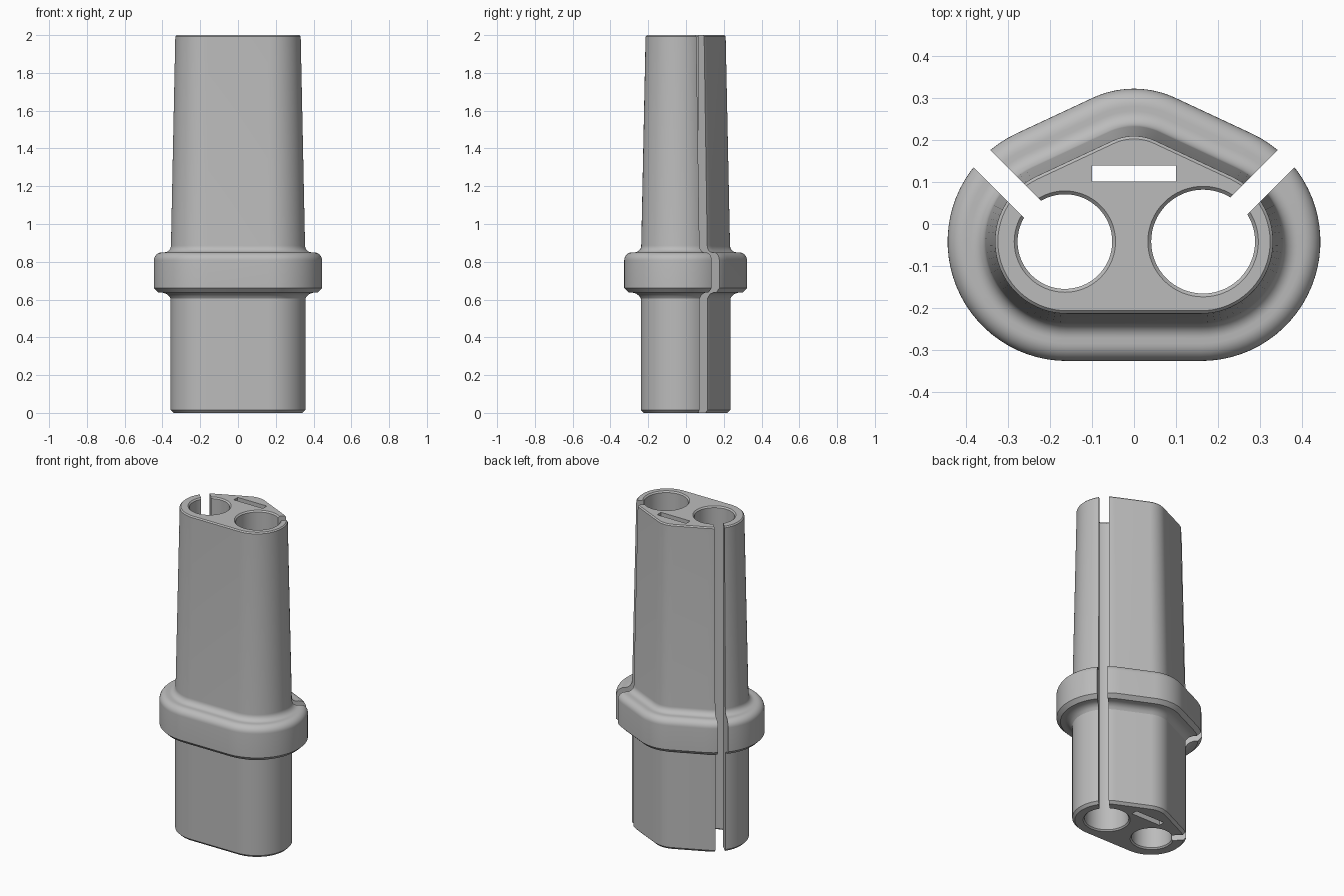
import bpy, bmesh, math
from mathutils import Matrix

if "Cube" in bpy.data.objects:
    bpy.data.objects.remove(bpy.data.objects["Cube"])

CX, CY, R = 0.16, -0.042, 0.197      # side lobes
AY, AR = 0.09, 0.145                 # rear apex

grey = bpy.data.materials.new("grey plastic")
grey.diffuse_color = (0.5, 0.5, 0.5, 1)
grey.use_nodes = True
grey.node_tree.nodes["Principled BSDF"].inputs["Base Color"].default_value = grey.diffuse_color


def arc(cx, cy, r, a0, a1, n):
    return [(cx + r * math.cos(a0 + (a1 - a0) * i / n),
             cy + r * math.sin(a0 + (a1 - a0) * i / n)) for i in range(n + 1)]


def outline(d):
    """Rounded five-sided section, offset outward by d."""
    # direction of the straight rear flank's normal
    vx, vy = -CX, AY - CY
    t = math.atan2(vy, vx) - math.acos((R - AR) / math.hypot(vx, vy))
    return (arc(CX, CY, R + d, -math.pi / 2, t, 32)
            + arc(0, AY, AR + d, t, math.pi - t, 20)
            + arc(-CX, CY, R + d, math.pi - t, 1.5 * math.pi, 32))


def loft(name, rings):
    """Skin a stack of closed rings and cap both ends."""
    bm = bmesh.new()
    loops = [[bm.verts.new((x, y, z)) for x, y in pts] for pts, z in rings]
    n = len(loops[0])
    for a, b in zip(loops, loops[1:]):
        for i in range(n):
            j = (i + 1) % n
            bm.faces.new((a[i], a[j], b[j], b[i]))
    bm.faces.new(loops[0][::-1])
    bm.faces.new(loops[-1])
    bmesh.ops.recalc_face_normals(bm, faces=bm.faces)
    me = bpy.data.meshes.new(name)
    bm.to_mesh(me)
    bm.free()
    me.materials.append(grey)
    ob = bpy.data.objects.new(name, me)
    bpy.context.collection.objects.link(ob)
    return ob


# body profile: (offset, height)
profile = [(-0.015, 0), (0, 0.015), (0, 0.605), (0.008, 0.618), (0.022, 0.63),
           (0.04, 0.636), (0.066, 0.638), (0.088, 0.66)]
profile += arc(0.046, 0.808, 0.042, 0, math.pi / 2, 8)                 # collar top edge
profile += arc(0.034, 0.886, 0.036, -math.pi / 2, -math.pi, 8)         # collar fillet
profile += [(-0.025, 1.993), (-0.032, 2.0)]
body = loft("grip_body", [(outline(d), z) for d, z in profile])


def circle(x, y, r):
    return arc(x, y, r, 0, 2 * math.pi, 64)[:-1]


def box_ring(x0, x1, y0, y1):
    return [(x0, y0), (x1, y0), (x1, y1), (x0, y1)]


cutters = []
for side, r in ((-1, 0.113), (1, 0.124)):
    # bore with softened rims
    x = side * 0.165
    bore = [(r + 0.02, -0.012), (r + 0.008, 0), (r, 0.008),
            (r, 1.992), (r + 0.008, 2.0), (r + 0.02, 2.012)]
    cutters.append(loft("bore_cutter", [(circle(x, CY, q), z) for q, z in bore]))
    # diagonal slit from the bore to the outside
    ring = box_ring(0, 0.6, -0.0285, 0.0285)
    slit = loft("slit_cutter", [(ring, -0.05), (ring, 2.05)])
    angle = math.radians(45 if side > 0 else 135)
    slit.data.transform(Matrix.Translation((x, CY, 0)) @ Matrix.Rotation(angle, 4, 'Z'))
    cutters.append(slit)

# flat strip channel near the apex
ring = box_ring(-0.1, 0.1, 0.102, 0.14)
cutters.append(loft("channel_cutter", [(ring, -0.05), (ring, 2.05)]))

bpy.context.view_layer.objects.active = body
body.select_set(True)
for c in cutters:
    m = body.modifiers.new(c.name, 'BOOLEAN')
    m.operation = 'DIFFERENCE'
    m.solver = 'EXACT'
    m.object = c
    bpy.ops.object.modifier_apply(modifier=m.name)
for c in cutters:
    bpy.data.objects.remove(c)

bpy.ops.object.shade_smooth_by_angle(angle=math.radians(30))
